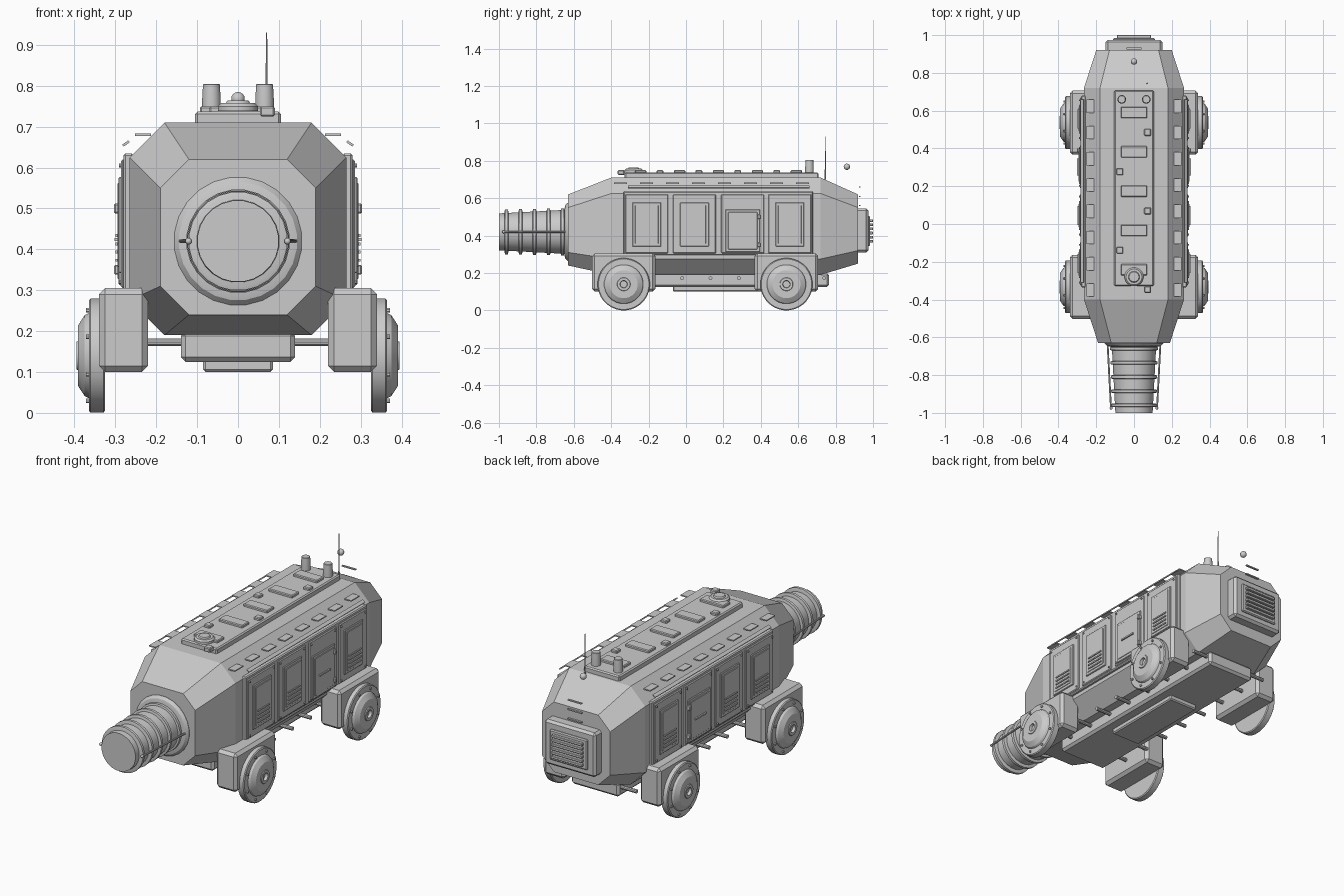
import bpy, bmesh, math
from mathutils import Vector, Matrix

cube = bpy.data.objects.get("Cube")
if cube:
    bpy.data.objects.remove(cube, do_unlink=True)

grey = bpy.data.materials.new("plain_grey")
grey.use_nodes = True
grey.diffuse_color = (0.6, 0.6, 0.6, 1)
grey.node_tree.nodes["Principled BSDF"].inputs["Base Color"].default_value = (0.6, 0.6, 0.6, 1)


def finish(name, bm, smooth=False):
    bmesh.ops.recalc_face_normals(bm, faces=bm.faces)
    mesh = bpy.data.meshes.new(name)
    bm.to_mesh(mesh)
    bm.free()
    mesh.materials.append(grey)
    ob = bpy.data.objects.new(name, mesh)
    bpy.context.collection.objects.link(ob)
    if smooth:
        bpy.ops.object.select_all(action='DESELECT')
        bpy.context.view_layer.objects.active = ob
        ob.select_set(True)
        bpy.ops.object.shade_smooth_by_angle(angle=math.radians(30))
    return ob


def box(name, x, y, z, bevel=0.0, tilt=0.0):
    """Box from (min, max) ranges, optionally bevelled and tilted about y."""
    size = [r[1] - r[0] for r in (x, y, z)]
    mid = Vector([(r[0] + r[1]) / 2 for r in (x, y, z)])
    bm = bmesh.new()
    bmesh.ops.create_cube(bm, size=1)
    bmesh.ops.scale(bm, vec=size, verts=bm.verts)
    if bevel:
        bmesh.ops.bevel(bm, geom=bm.edges[:], offset=bevel, segments=1, affect='EDGES')
    bm.transform(Matrix.Translation(mid) @ Matrix.Rotation(tilt, 4, 'Y'))
    return finish(name, bm)


def side_box(name, x, y, z, bevel=0.0, tilt=0.0):
    """Box on the left and its mirror on the right."""
    box(name + "_left", x, y, z, bevel, tilt)
    box(name + "_right", (-x[1], -x[0]), y, z, bevel, -tilt)


def lathe(name, profile, origin, axis, sides=24):
    """Spin (radius, distance) points about an axis through origin."""
    bm = bmesh.new()
    rings = [[bm.verts.new((r * math.cos(a), r * math.sin(a), d))
              for a in [math.tau * (i + 0.5) / sides for i in range(sides)]] for r, d in profile]
    for a, b in zip(rings, rings[1:]):
        for i in range(sides):
            j = (i + 1) % sides
            bm.faces.new((a[i], a[j], b[j], b[i]))
    bm.faces.new(rings[0])
    bm.faces.new(rings[-1])
    turn = Vector((0, 0, 1)).rotation_difference(Vector(axis)).to_matrix().to_4x4()
    bm.transform(Matrix.Translation(origin) @ turn)
    return finish(name, bm, True)


def rod(name, a, b, r, r2=None, sides=10):
    a, b = Vector(a), Vector(b)
    return lathe(name, [(r, 0), (r2 or r, (b - a).length)], a, (b - a).normalized(), sides)


def ball(name, centre, r):
    bm = bmesh.new()
    bmesh.ops.create_uvsphere(bm, u_segments=14, v_segments=8, radius=r,
                              matrix=Matrix.Translation(centre))
    return finish(name, bm, True)


# Hull: octagonal sections, tapered at both ends
def octagon(y, w, low, high, cut):
    half = [(w - cut, low), (w, low + cut), (w, high - cut), (w - cut, high)]
    return [(x, y, z) for x, z in half] + [(-x, y, z) for x, z in reversed(half)]


bm = bmesh.new()
sections = [octagon(-0.63, 0.19, 0.24, 0.62, 0.07), octagon(-0.4, 0.265, 0.19, 0.71, 0.085),
            octagon(0.72, 0.265, 0.19, 0.71, 0.085), octagon(0.92, 0.2, 0.25, 0.62, 0.07)]
rings = [[bm.verts.new(p) for p in s] for s in sections]
for a, b in zip(rings, rings[1:]):
    for i in range(8):
        bm.faces.new((a[i], a[(i + 1) % 8], b[(i + 1) % 8], b[i]))
bm.faces.new(rings[0])
bm.faces.new(rings[-1])
finish("hull", bm)

# Ribbed nose tunnel with its collar, hoops and side rods
nose = (0, -0.62, 0.42)
lathe("nose_collar", [(0.157, 0), (0.157, 0.012), (0.145, 0.025), (0.125, 0.03)], nose, (0, -1, 0))
lathe("nose_tunnel", [(0.12, 0), (0.1, 0.37), (0.1, 0.38)], nose, (0, -1, 0))
for i in range(5):
    y = -0.66 - 0.075 * i
    r = 0.127 - 0.0015 * i
    lathe("nose_hoop", [(r - 0.01, 0), (r, 0.003), (r, 0.017), (r - 0.01, 0.02)],
          (0, y + 0.01, 0.42), (0, -1, 0))
for s in (-1, 1):
    rod("nose_rod", (s * 0.14, -0.63, 0.42), (s * 0.122, -0.975, 0.42), 0.005)
    ball("nose_rod_tip", (s * 0.121, -0.975, 0.42), 0.008)

# Wheels, housings and hubs
for y in (-0.333, 0.537):
    side_box("wheel_housing", (0.22, 0.34), (y - 0.17, y + 0.17), (0.1, 0.305), 0.015)
    for s in (-1, 1):
        centre = (s * 0.325, y, 0.14)
        lathe("wheel", [(0.135, 0), (0.14, 0.004), (0.14, 0.036), (0.135, 0.04)], centre, (s, 0, 0), 32)
        lathe("hub_cap", [(0.105, 0.04), (0.1, 0.05), (0.075, 0.066), (0.036, 0.066),
                          (0.034, 0.07), (0.02, 0.07), (0.018, 0.055)], centre, (s, 0, 0))
        for i in range(8):
            a = math.tau * (i + 0.5) / 8
            p = Vector((s * 0.362, y + 0.12 * math.cos(a), 0.14 + 0.12 * math.sin(a)))
            rod("wheel_bolt", p, p + Vector((s * 0.01, 0, 0)), 0.006, sides=8)

# Underside keel, plate and pegs
box("keel", (-0.14, 0.14), (-0.41, 0.765), (0.125, 0.2), 0.012)
box("keel_plate", (-0.085, 0.085), (-0.07, 0.39), (0.1, 0.13), 0.006)
for i in range(8):
    y = -0.325 + 0.152 * i
    rod("peg", (-0.23, y, 0.173), (0.23, y, 0.173), 0.01)

# Side wall with four framed panels; the third holds a door
side_box("side_wall", (0.255, 0.28), (-0.335, 0.68), (0.295, 0.635), 0.005)
for n, y in enumerate((-0.21, 0.045, 0.303, 0.555)):
    door = n == 2
    side_box("panel", (0.27, 0.286), (y - 0.115, y + 0.115), (0.305, 0.62), 0.004)
    w, low, high = (0.093, 0.312, 0.54) if door else (0.077, 0.342, 0.577)
    side_box("panel_plate", (0.28, 0.292), (y - w, y + w), (low, high), 0.003)
    side_box("panel_inlay", (0.285, 0.295), (y - w + 0.015, y + w - 0.015),
             (low + 0.015, high - 0.015), 0.002)
    if door:
        side_box("door_handle", (0.29, 0.302), (y - 0.045, y + 0.045), (0.42, 0.428))
        for z in (0.35, 0.5):
            side_box("door_hinge", (0.28, 0.303), (y + 0.08, y + 0.096), (z - 0.012, z + 0.012), 0.003)
    else:
        for k in range(4):
            z = 0.37 + 0.02 * k
            side_box("louvre", (0.29, 0.3), (y - 0.05, y + 0.05), (z, z + 0.007))
    for dy in (-0.1, 0.1):
        for z in (0.32, 0.605):
            for s in (-1, 1):
                rod("panel_bolt", (s * 0.28, y + dy, z), (s * 0.291, y + dy, z), 0.005, sides=8)

# Eave plates and rail along the roof edges
for i in range(8):
    y = -0.35 + 0.139 * i
    side_box("eave_plate", (0.213, 0.252), (y - 0.035, y + 0.035), (0.677, 0.683))
side_box("eave_rail", (0.265, 0.283), (-0.31, 0.66), (0.656, 0.662), 0, math.radians(35))

# Roof deck with vents, small boxes, hatch and stacks
box("roof_deck", (-0.105, 0.105), (-0.328, 0.708), (0.7, 0.737), 0.006)
for i in range(5):
    y = 0.59 - 0.208 * i
    box("roof_vent", (-0.07, 0.07), (y - 0.03, y + 0.03), (0.73, 0.75), 0.004)
    x = 0.072 if i % 2 == 0 else -0.075
    y -= 0.105
    box("roof_box", (x - 0.018, x + 0.018), (y - 0.018, y + 0.018), (0.725, 0.75), 0.004)
lathe("hatch", [(0.05, 0), (0.05, 0.012), (0.042, 0.02), (0.03, 0.02), (0.026, 0.026)],
      (0, -0.28, 0.738), (0, 0, 1), 20)
for s in (-1, 1):
    lathe("roof_stack", [(0.023, 0), (0.023, 0.035), (0.021, 0.07), (0.019, 0.072)],
          (s * 0.065, 0.66, 0.733), (0, 0, 1), 16)
rod("antenna", (0.07, 0.745, 0.7), (0.07, 0.745, 0.93), 0.004, 0.0015, 8)
ball("beacon", (0, 0.86, 0.768), 0.017)

# Rear hatch box, grille and upper slats
box("rear_box", (-0.15, 0.15), (0.9, 0.975), (0.31, 0.545), 0.012)
box("rear_frame", (-0.11, 0.11), (0.96, 0.985), (0.345, 0.505), 0.005)
for k in range(6):
    z = 0.37 + 0.022 * k
    box("grille_slat", (-0.09, 0.09), (0.975, 1.0), (z - 0.007, z + 0.007), 0.002)
for z in (0.56, 0.61, 0.66):
    box("rear_slat", (-0.04, 0.04), (0.924, 0.934), (z - 0.003, z + 0.003))
